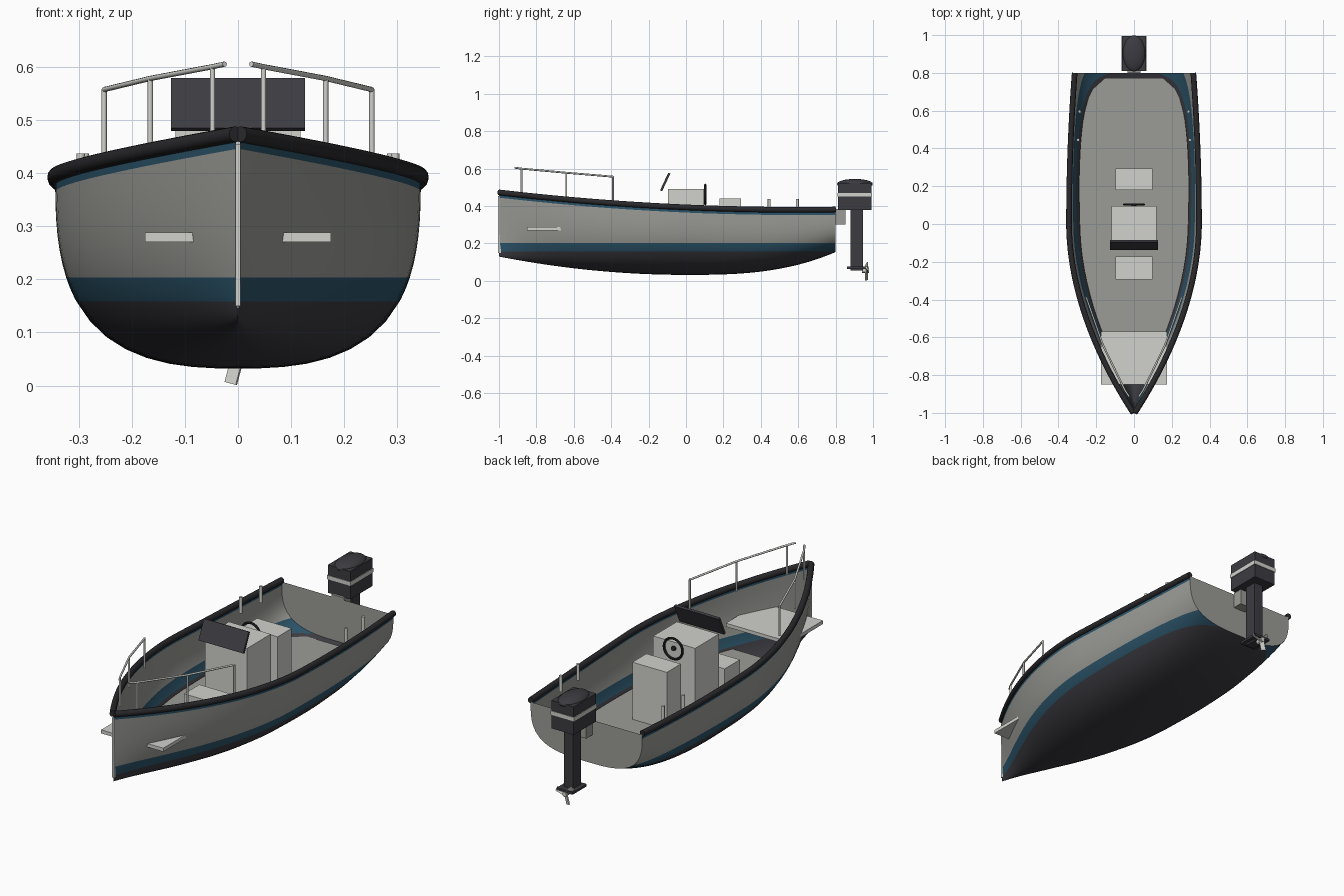
import bpy, bmesh, math
from mathutils import Vector, Matrix

if "Cube" in bpy.data.objects:
    bpy.data.objects.remove(bpy.data.objects["Cube"])


def material(name, r, g, b):
    m = bpy.data.materials.new(name)
    m.use_nodes = True
    m.diffuse_color = (r, g, b, 1)
    m.node_tree.nodes["Principled BSDF"].inputs["Base Color"].default_value = (r, g, b, 1)
    return m


GREY = material("hull grey", .33, .33, .31)
BLUE = material("stripe blue", .025, .09, .145)
DARK = material("charcoal", .045, .044, .053)
BLACK = material("rubber black", .022, .022, .025)
LIGHT = material("pale grey", .64, .64, .61)

BOW, STERN = -1.0, 0.8
BOOT_LOW, BOOT_HIGH = 0.158, 0.203
FLOOR_Z = 0.15


# Hull lines as functions of the length
def beam(y):
    return .34 * (1 - abs(y) ** 1.9) + .004 if y < 0 else .344 - .03 * (y / STERN) ** 2


def sheer(y):
    return .372 + .093 * ((.6 - y) / 1.6) ** 2


def keel(y):
    return .032 + (.098 * y * y if y < 0 else .122 * (y / STERN) ** 2.8)


def half_width(y, z):
    p = 2.7 - .8 * abs(y) ** 3 if y < 0 else 2.7 + .5 * y / STERN
    t = (z - keel(y)) / (sheer(y) - keel(y))
    return beam(y) * max(0, 1 - (1 - t) ** p) ** (1 / p)


def levels(y):
    k, top = keel(y), sheer(y) - .02
    zs = [k + (BOOT_LOW - k) * (i / 8) ** 2.7 for i in range(9)]
    zs += [BOOT_LOW + (BOOT_HIGH - BOOT_LOW) * (i / 4) ** 1.5 for i in range(1, 5)]
    zs += [BOOT_HIGH + (top - BOOT_HIGH) * i / 6 for i in range(1, 7)]
    return zs + [sheer(y)]


def mesh_object(name, bm, *mats, smooth=False):
    me = bpy.data.meshes.new(name)
    for f in bm.faces:
        f.smooth = smooth
    bm.to_mesh(me)
    bm.free()
    for m in mats:
        me.materials.append(m)
    ob = bpy.data.objects.new(name, me)
    bpy.context.collection.objects.link(ob)
    return ob


def section(y):
    right = [(half_width(y, z), y, z) for z in levels(y)]
    return [(-x, y, z) for x, y, z in right[:0:-1]] + right


def box(name, mat, lo, hi, rot=None):
    lo, hi = Vector(lo), Vector(hi)
    bm = bmesh.new()
    bmesh.ops.create_cube(bm, size=1)
    bmesh.ops.scale(bm, vec=hi - lo, verts=bm.verts)
    if rot:
        bmesh.ops.transform(bm, matrix=rot, verts=bm.verts)
    ob = mesh_object(name, bm, mat)
    ob.location = (lo + hi) / 2
    return ob


def tube(name, mat, points, radius, sides=2):
    cu = bpy.data.curves.new(name, "CURVE")
    cu.dimensions = "3D"
    cu.bevel_depth, cu.bevel_resolution, cu.use_fill_caps = radius, sides, True
    sp = cu.splines.new("POLY")
    sp.points.add(len(points) - 1)
    for p, co in zip(sp.points, points):
        p.co = (*co, 1)
    cu.materials.append(mat)
    ob = bpy.data.objects.new(name, cu)
    bpy.context.collection.objects.link(ob)
    return ob


# Hull shell with boot stripe and sheer stripe
stations = [BOW + (STERN - BOW) * i / 48 for i in range(49)]
bm = bmesh.new()
rows = [[bm.verts.new(c) for c in section(y)] for y in stations]
for a, b in zip(rows, rows[1:]):
    mid = len(a) // 2
    for j in range(len(a) - 1):
        f = bm.faces.new((a[j], b[j], b[j + 1], a[j + 1]))
        step = j - mid if j >= mid else mid - 1 - j
        f.material_index = 2 if step < 8 else 1 if step < 12 or step == 18 else 0
mesh_object("hull", bm, GREY, BLUE, DARK, smooth=True)

bm = bmesh.new()
bm.faces.new([bm.verts.new(c) for c in reversed(section(STERN))])
mesh_object("transom", bm, GREY)

# Cockpit floor following the hull
bm = bmesh.new()
ys = [-.6 + 1.37 * i / 24 for i in range(25)]
pairs = [[bm.verts.new((s * half_width(y, FLOOR_Z) * .97, y, FLOOR_Z)) for s in (-1, 1)] for y in ys]
for a, b in zip(pairs, pairs[1:]):
    bm.faces.new((a[0], a[1], b[1], b[0]))
mesh_object("cockpit_floor", bm, GREY)

box("bow_platform", LIGHT, (-.175, -.85, .27), (.175, -.57, .288))
box("stem_strip", LIGHT, (-.005, -1.004, .15), (.005, -.99, .455))

# Console, seats, windscreen and wheel
box("console", LIGHT, (-.118, -.095, .145), (.118, .095, .492))
box("front_seat", LIGHT, (-.097, -.295, .145), (.097, -.172, .28))
box("rear_seat", LIGHT, (-.097, .18, .145), (.097, .293, .44))
box("windscreen", DARK, (-.126, -.117, .477), (.126, -.105, .581),
    Matrix.Rotation(math.radians(-25), 4, "X"))
tube("wheel_column", BLACK, [(0, .09, .462), (0, .105, .462)], .012)
bpy.ops.mesh.primitive_torus_add(major_radius=.052, minor_radius=.006, major_segments=32,
                                 minor_segments=8, location=(0, .103, .462),
                                 rotation=(math.pi / 2, 0, 0))
wheel = bpy.context.object
wheel.name = "steering_wheel"
wheel.data.materials.append(BLACK)
bpy.ops.object.shade_smooth_by_angle()

# Gunwales, bow rails and stern posts on both sides
rail = [(.252, -.39, .557), (.165, -.64, .578), (.048, -.88, .6), (.025, -.915, .605)]
for side, s in (("left", 1), ("right", -1)):
    tube(side + "_gunwale", BLACK,
         [(s * beam(y), y, sheer(y) + .008) for y in stations], .015, 4)
    tube(side + "_bow_rail", LIGHT, [(s * x, y, z) for x, y, z in rail], .005)
    for i, (x, y, z) in enumerate(rail[:3]):
        tube(f"{side}_rail_post_{i + 1}", LIGHT, [(s * x, y, sheer(y)), (s * x, y, z)], .005)
    for i, (x, y) in enumerate(((.296, .445), (.288, .595))):
        tube(f"{side}_stern_post_{i + 1}", LIGHT, [(s * x, y, .355), (s * x, y, .437)], .008)

# Outboard motor
box("motor_bracket", GREY, (-.035, .8, .3), (.035, .852, .385))
box("motor_lower_cowl", DARK, (-.063, .812, .38), (.063, .992, .45))
box("motor_band", LIGHT, (-.066, .809, .45), (.066, .995, .47))
box("motor_upper_cowl", DARK, (-.063, .812, .47), (.063, .992, .522))
bpy.ops.mesh.primitive_uv_sphere_add(segments=24, ring_count=12, radius=1, location=(0, .903, .518))
dome = bpy.context.object
dome.name = "motor_dome"
dome.scale = (.06, .096, .027)
dome.data.materials.append(DARK)
bpy.ops.object.shade_smooth_by_angle()
box("motor_leg", DARK, (-.025, .88, .055), (.025, .945, .385))
box("motor_plate", DARK, (-.045, .862, .064), (.045, .975, .076))
tube("propeller_hub", LIGHT, [(0, .94, .055), (0, .978, .055)], .012)
for i in range(3):
    turn = Matrix.Rotation(math.radians(195 + 120 * i), 4, "Y")
    pitch = Matrix.Rotation(math.radians(25), 4, "Z")
    blade = box(f"propeller_blade_{i + 1}", LIGHT, (-.012, -.003, .005), (.012, .003, .053),
                turn @ Matrix.Translation((0, 0, .029)) @ pitch)
    blade.location = (0, .966, .055)
